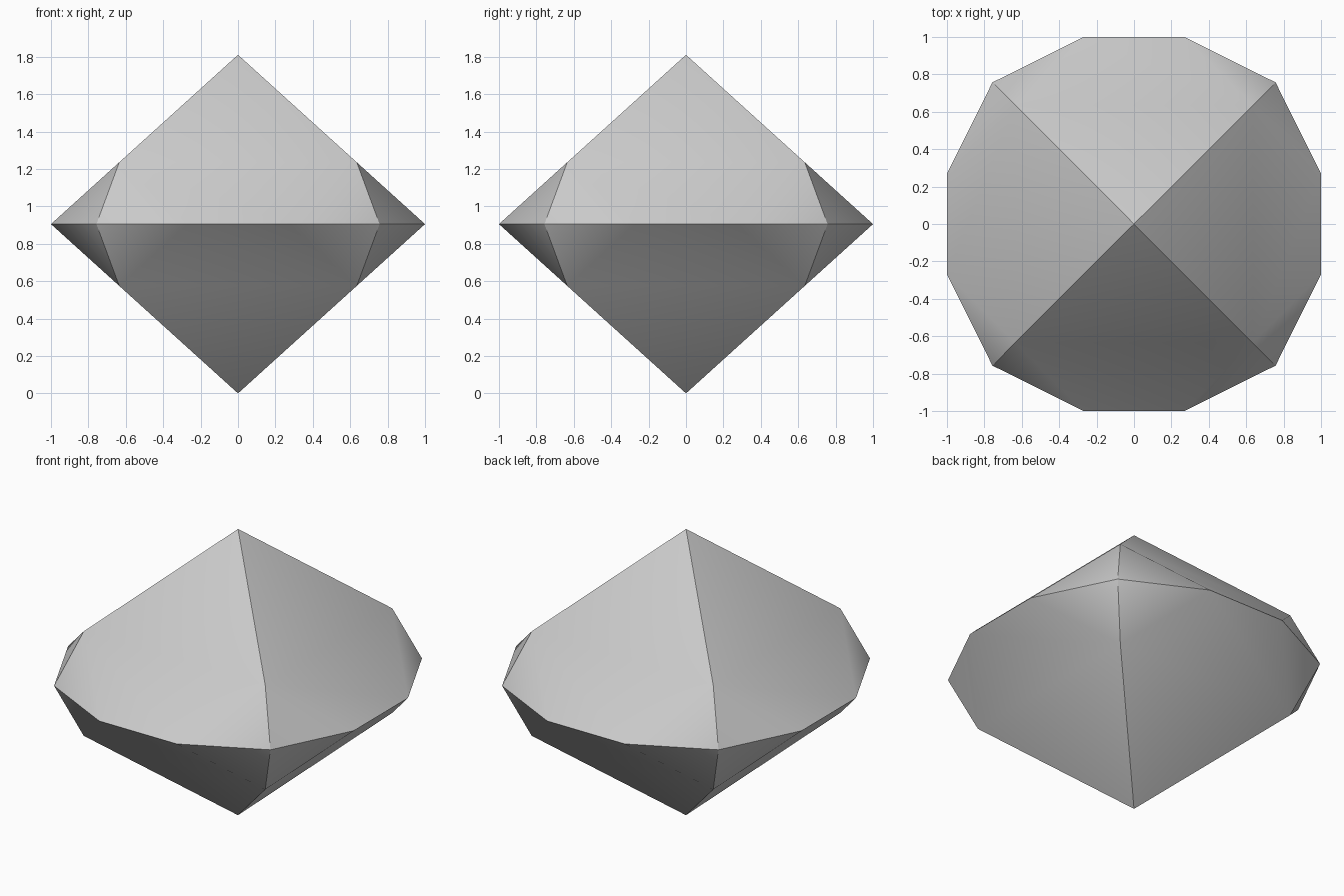
import bpy
import bmesh
from math import radians
from mathutils import Matrix, Vector

cube = bpy.data.objects.get("Cube")
if cube:
    bpy.data.objects.remove(cube, do_unlink=True)

# Proportions of the cut stone
HALF = 0.905       # girdle height, also the height of each half
FLAT = 0.27        # half width of the flat side on the girdle
CORNER = 0.757     # girdle corner on the diagonal
RIDGE = 0.635      # where each ridge bends towards the girdle

# Facets of one quarter of one half: main facet and two corner facets
apex = Vector((0, 0, HALF))
side = [Vector((1, s * FLAT, 0)) for s in (-1, 1)]
ridge = [Vector((RIDGE, s * RIDGE, HALF * (1 - RIDGE))) for s in (-1, 1)]
corner = [Vector((CORNER, s * CORNER, 0)) for s in (-1, 1)]
quarter = [
    (apex, ridge[0], side[0], side[1], ridge[1]),
    (ridge[0], corner[0], side[0]),
    (ridge[1], side[1], corner[1]),
]

# Repeat the quarter around the axis and mirror it below the girdle
bm = bmesh.new()
for flip in (1, -1):
    mirror = Matrix.Diagonal((1, 1, flip))
    for step in range(4):
        turn = Matrix.Rotation(radians(90 * step), 3, 'Z')
        for facet in quarter:
            points = [turn @ mirror @ p + Vector((0, 0, HALF)) for p in facet]
            bm.faces.new([bm.verts.new(p) for p in points])
bmesh.ops.remove_doubles(bm, verts=bm.verts, dist=0.001)
bmesh.ops.recalc_face_normals(bm, faces=bm.faces)

mesh = bpy.data.meshes.new("cut_stone")
bm.to_mesh(mesh)
bm.free()
stone = bpy.data.objects.new("cut_stone", mesh)
bpy.context.collection.objects.link(stone)

# Plain grey surface
grey = bpy.data.materials.new("light_grey")
grey.use_nodes = True
colour = (0.6, 0.6, 0.6, 1)
grey.diffuse_color = colour
for node in grey.node_tree.nodes:
    if node.type == 'BSDF_PRINCIPLED':
        node.inputs["Base Color"].default_value = colour
mesh.materials.append(grey)

# Soft corner facets, crisp ridges and girdle
bpy.ops.object.select_all(action='DESELECT')
stone.select_set(True)
bpy.context.view_layer.objects.active = stone
bpy.ops.object.shade_smooth_by_angle(angle=radians(32))
